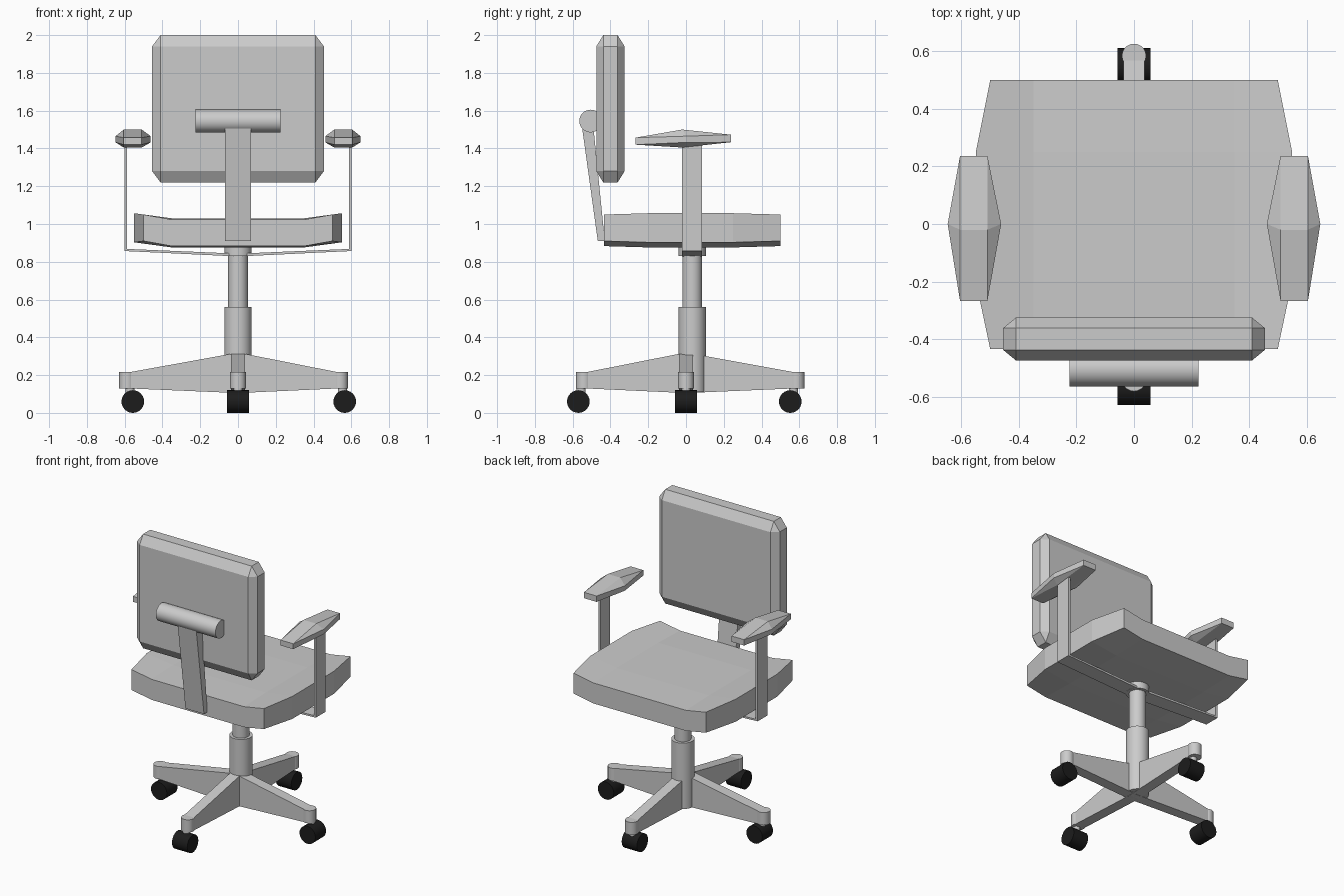
import bpy, bmesh
from math import pi
from mathutils import Matrix, Vector

if "Cube" in bpy.data.objects:
    bpy.data.objects.remove(bpy.data.objects["Cube"])

black = bpy.data.materials.new("black_rubber")
black.diffuse_color = (0.012, 0.012, 0.012, 1)
black.use_nodes = True
black.node_tree.nodes["Principled BSDF"].inputs["Base Color"].default_value = black.diffuse_color


def finish(bm, name):
    bmesh.ops.recalc_face_normals(bm, faces=bm.faces)
    me = bpy.data.meshes.new(name)
    bm.to_mesh(me)
    bm.free()
    ob = bpy.data.objects.new(name, me)
    bpy.context.collection.objects.link(ob)
    return ob


def hull(name, pts):
    bm = bmesh.new()
    for p in pts:
        bm.verts.new(p)
    bmesh.ops.convex_hull(bm, input=bm.verts)
    bmesh.ops.dissolve_limit(bm, angle_limit=0.01, verts=bm.verts, edges=bm.edges)
    return finish(bm, name)


def loft(name, rings):
    bm = bmesh.new()
    rows = [[bm.verts.new(p) for p in r] for r in rings]
    n = len(rows[0])
    for a, b in zip(rows, rows[1:]):
        for i in range(n):
            j = (i + 1) % n
            bm.faces.new((a[i], a[j], b[j], b[i]))
    bm.faces.new(rows[0])
    bm.faces.new(rows[-1])
    return finish(bm, name)


def cylinder(name, center, r, length, axis="Z", segs=32):
    rot = {"Z": Matrix(), "X": Matrix.Rotation(pi / 2, 4, "Y"),
           "Y": Matrix.Rotation(pi / 2, 4, "X")}[axis]
    bm = bmesh.new()
    bmesh.ops.create_cone(bm, cap_ends=True, segments=segs, radius1=r, radius2=r,
                          depth=length, matrix=Matrix.Translation(center) @ rot)
    ob = finish(bm, name)
    for p in ob.data.polygons:
        p.use_smooth = len(p.vertices) == 4
    for e in ob.data.edges:
        a, b = (ob.data.vertices[v].co for v in e.vertices)
        k = "XYZ".index(axis)
        e.use_edge_sharp = abs(a[k] - b[k]) < 1e-5
    return ob


# Backrest: box with a one-step chamfer
X, Y, Z, ix, iy, iz = 0.455, 0.075, 0.39, 0.045, 0.037, 0.06
pts = []
for sx in (-1, 1):
    for sy in (-1, 1):
        for sz in (-1, 1):
            for p in ((X, Y - iy, Z - iz), (X - ix, Y, Z - iz), (X - ix, Y - iy, Z)):
                pts.append((sx * p[0], -0.4 + sy * p[1], 1.61 + sz * p[2]))
hull("backrest", pts)

# Seat: dished cross-section lofted front to back
rings = []
for y, w, lift in ((-0.435, 0.50, 0), (-0.2, 0.55, 0.007), (0.25, 0.55, 0.007), (0.5, 0.50, 0)):
    top, low = 1.05 + lift, 0.91 - lift
    rings.append([(x, y, z) for x, z in (
        (-w, low), (-0.35, low - 0.027), (0.35, low - 0.027), (w, low),
        (w, top), (0.35, top - 0.027), (-0.35, top - 0.027), (-w, top))])
loft("seat", rings)

# Back support bar and its cross roll
prof = [(-0.467, 0.91), (-0.43, 0.91), (-0.49, 1.51), (-0.55, 1.51)]
loft("back_support", [[(x, y, z) for y, z in prof] for x in (-0.07, 0.07)])
cylinder("back_roll", (0, -0.505, 1.545), 0.06, 0.45, "X")

# Gas column
cy = 0.033
cylinder("column_sleeve", (0, cy, 0.335), 0.072, 0.45)
cylinder("column_rod", (0, cy, 0.70), 0.052, 0.36)
cylinder("column_collar", (0, cy, 0.855), 0.072, 0.05)

# Arm frames (bent strips) and pads
arm = [(0, 0.828), (0.602, 0.857), (0.602, 1.42), (0.587, 1.42), (0.587, 0.868), (0, 0.843)]
for s, side in ((-1, "left"), (1, "right")):
    loft(side + "_arm_frame", [[(s * x, y, z) for x, z in arm] for y in (-0.02, 0.086)])
    pts = []
    for y, lo, hi in ((-0.268, 1.42, 1.457), (0.237, 1.433, 1.473), (-0.02, 1.405, 1.5)):
        pts += [(s * x, y, z) for x in (0.51, 0.605) for z in (lo, hi)]
    pts += [(s * x, y, z) for x, y in ((0.462, 0.0), (0.648, 0.0)) for z in (1.432, 1.465)]
    hull(side + "_arm_pad", pts)

# Four base legs with end hubs, stems and wheels
leg = [(0, 0.105), (0.55, 0.13), (0.55, 0.213), (0.035, 0.313), (0, 0.313)]
legs = (("left", (-1, 0), 0.587, 0.557), ("right", (1, 0), 0.54, 0.565),
        ("back", (0, -1), 0.54, 0.57), ("front", (0, 1), 0.585, 0.552))
for name, (dx, dy), hub, wheel in legs:
    d, side = Vector((dx, dy, 0)), Vector((-dy, dx, 0))
    k = hub / 0.55
    loft(name + "_leg", [[d * (r * k if r > 0.1 else r) + side * o + Vector((0, 0, z))
                          for r, z in leg] for o in (-0.036, 0.036)])
    cylinder(name + "_leg_hub", d * hub + Vector((0, 0, 0.173)), 0.042, 0.086, segs=20)
    cylinder(name + "_caster_stem", d * (hub + wheel) / 2 + Vector((0, 0, 0.11)), 0.024, 0.07, segs=16)
    w = cylinder(name + "_wheel", d * wheel + Vector((0, 0, 0.06)), 0.06, 0.115,
                 "Y" if dx else "X", 24)
    w.data.materials.append(black)
